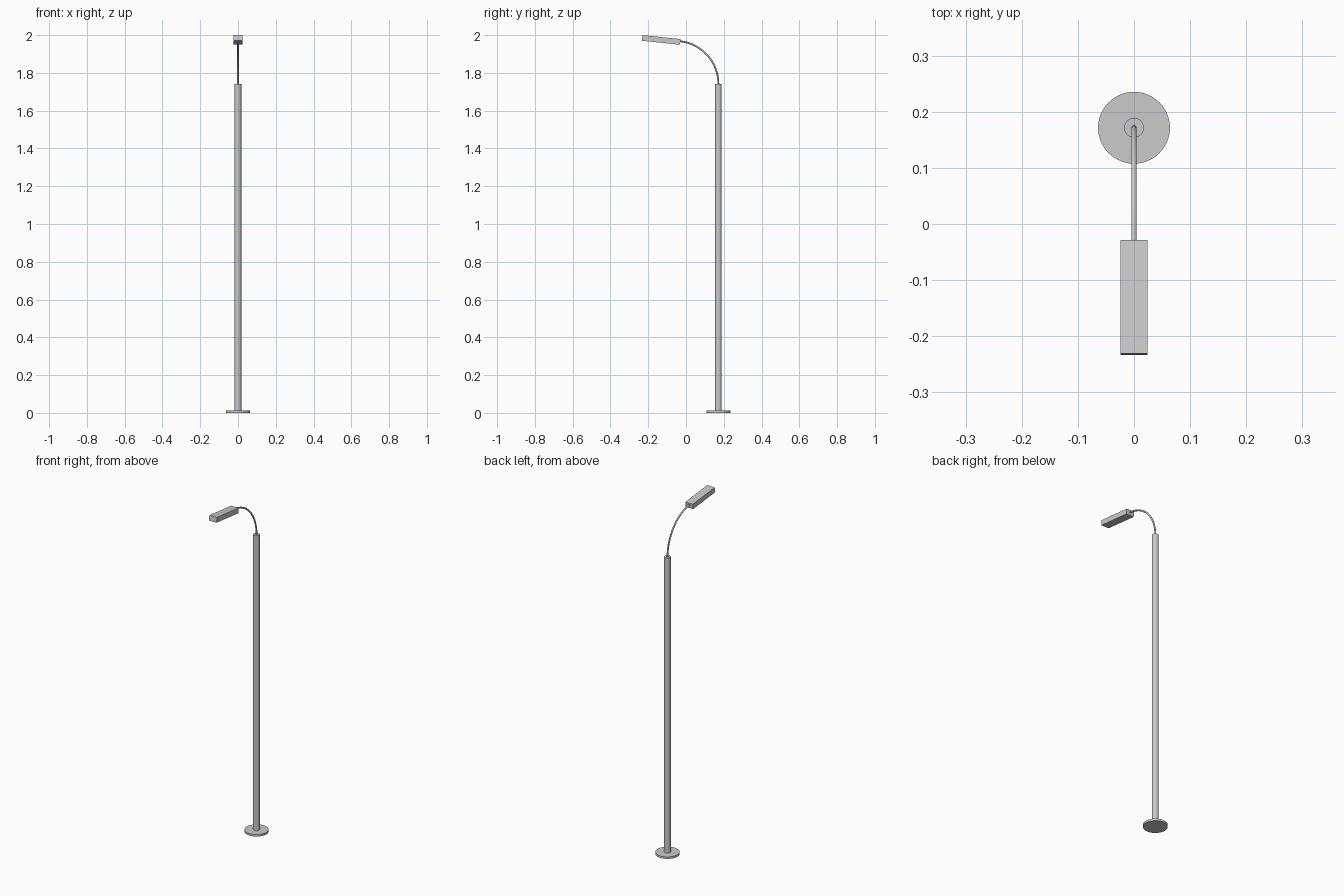
import bpy, math

if "Cube" in bpy.data.objects:
    bpy.data.objects.remove(bpy.data.objects["Cube"])

POLE_Y = 0.1715      # axis of the pole
POLE_TOP = 1.741
TILT = math.radians(6)


def cylinder(name, radius, z0, z1, sides):
    bpy.ops.mesh.primitive_cylinder_add(vertices=sides, radius=radius, depth=z1 - z0,
                                        location=(0, POLE_Y, (z0 + z1) / 2))
    ob = bpy.context.object
    ob.name = name
    bpy.ops.object.shade_smooth_by_angle(angle=math.radians(30))
    return ob


# Round foot plate and straight pole
cylinder("base_plate", 0.064, 0.0, 0.012, 64)
cylinder("pole", 0.0175, 0.012, POLE_TOP, 48)

# Curved arm: circular arc swept as a thin tube, ending at the lamp's tilt
R = 0.228
steps = 24
curve = bpy.data.curves.new("arm", 'CURVE')
curve.dimensions = '3D'
curve.bevel_depth = 0.0047
curve.bevel_resolution = 4
curve.use_fill_caps = True
spline = curve.splines.new('POLY')
spline.points.add(steps)
for i, p in enumerate(spline.points):
    a = (math.pi / 2 - TILT) * i / steps
    p.co = (0, POLE_Y - R + R * math.cos(a), POLE_TOP + R * math.sin(a), 1)
arm = bpy.data.objects.new("arm", curve)
bpy.context.collection.objects.link(arm)
bpy.ops.object.select_all(action='DESELECT')
arm.select_set(True)
bpy.context.view_layer.objects.active = arm
bpy.ops.object.convert(target='MESH')
bpy.ops.object.shade_smooth_by_angle(angle=math.radians(40))

# Box lamp head, front end tipped upward
bpy.ops.mesh.primitive_cube_add(size=1, location=(0, -0.131, 1.9745), rotation=(-TILT, 0, 0))
lamp = bpy.context.object
lamp.name = "lamp_head"
lamp.scale = (0.049, 0.203, 0.03)
bpy.ops.object.transform_apply(location=False, rotation=False, scale=True)
